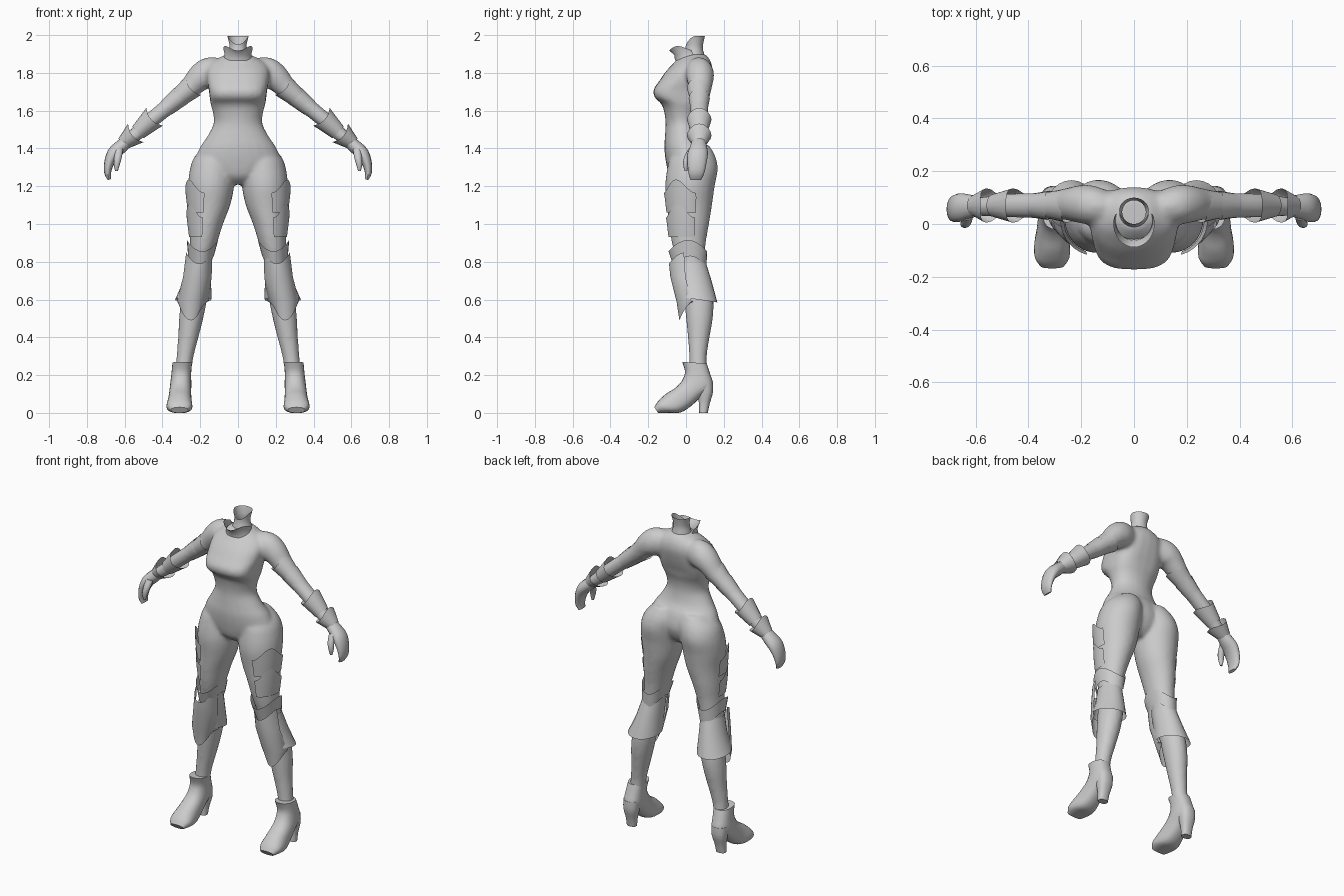
import bpy, bmesh, math
from mathutils import Vector

if "Cube" in bpy.data.objects:
    bpy.data.objects.remove(bpy.data.objects["Cube"])

grey = bpy.data.materials.new("plain grey")
grey.diffuse_color = (0.6, 0.6, 0.6, 1)
grey.use_nodes = True
grey.node_tree.nodes["Principled BSDF"].inputs["Base Color"].default_value = grey.diffuse_color
TAU = 2 * math.pi


def fair(rows, k=4):
    """Resample a short list of section rows along a smooth curve."""
    out = []
    for i in range(len(rows) - 1):
        p = [rows[max(0, min(len(rows) - 1, i + d))] for d in (-1, 0, 1, 2)]
        for j in range(k):
            t = j / k
            out.append([0.5 * (2 * b + (c - a) * t + (2 * a - 5 * b + 4 * c - d) * t * t
                               + (3 * b - a - 3 * c + d) * t ** 3) for a, b, c, d in zip(*p)])
    return out + [list(rows[-1])]


def ring(c, u, v, n=2, arc=(0, TAU), seg=24, jag=None):
    """Superellipse section, u is the start direction; jag shifts points along an axis."""
    full = arc[1] - arc[0] > 6.28
    pts = []
    for i in range(seg if full else seg + 1):
        a = arc[0] + (arc[1] - arc[0]) * i / seg
        s = [math.copysign(abs(f(a)) ** (2 / n), f(a)) for f in (math.cos, math.sin)]
        p = Vector(c) + Vector(u) * s[0] + Vector(v) * s[1]
        pts.append(p + (Vector(jag[0]) * jag[1](a) if jag else Vector()))
    return pts


def loft(bm, rings, closed=True, cap=True, sx=1):
    vs = [[bm.verts.new((p.x * sx, p.y, p.z)) for p in r] for r in rings]
    n = len(vs[0])
    for a, b in zip(vs, vs[1:]):
        for i in range(n if closed else n - 1):
            bm.faces.new((a[i], a[(i + 1) % n], b[(i + 1) % n], b[i]))
    if cap:
        bm.faces.new(vs[0])
        bm.faces.new(vs[-1])


def finish(name, bm, angle=50):
    bmesh.ops.recalc_face_normals(bm, faces=bm.faces)
    me = bpy.data.meshes.new(name)
    bm.to_mesh(me)
    bm.free()
    me.materials.append(grey)
    ob = bpy.data.objects.new(name, me)
    bpy.context.collection.objects.link(ob)
    bpy.ops.object.select_all(action='DESELECT')
    ob.select_set(True)
    bpy.context.view_layer.objects.active = ob
    bpy.ops.object.shade_smooth_by_angle(angle=math.radians(angle))
    return ob


def pair(name, ringsets, closed=True, cap=True, angle=50):
    """One part on each side of the body."""
    for side, sx in (("right", -1), ("left", 1)):
        bm = bmesh.new()
        for rings in ringsets:
            loft(bm, rings, closed, cap, sx)
        finish(side + "_" + name, bm, angle)


def level(cx, hw, yf, yb, z, n=2, **kw):
    """Horizontal section from half width, front y and back y."""
    return ring((cx, (yf + yb) / 2, z), (0, (yf - yb) / 2, 0), (hw, 0, 0), n, **kw)


def slant(cx, hw, yf, zf, yb, zb):
    """Section tilted in the side plane."""
    return ring((cx, (yf + yb) / 2, (zf + zb) / 2), (0, (yf - yb) / 2, (zf - zb) / 2), (hw, 0, 0), 2.4)


def limb(rows):
    """Sections across a path in the front plane: x, z, radius, y centre, y radius."""
    out = []
    for i, (x, z, r, y, ry) in enumerate(rows):
        a, b = rows[max(0, i - 1)], rows[min(len(rows) - 1, i + 1)]
        d = Vector((b[0] - a[0], 0, b[1] - a[1])).normalized()
        out.append(ring((x, y, z), (d.z * -r, 0, d.x * r), (0, ry, 0), seg=16))
    return out


# body suit: torso, legs and arms fused into one skin
torso = [(0, .06, -.04, .07, 1.21, 2), (0, .15, -.085, .11, 1.25, 2), (0, .225, -.105, .135, 1.32, 2),
         (0, .205, -.115, .12, 1.40, 2), (0, .165, -.112, .085, 1.46, 2), (0, .13, -.108, .07, 1.53, 2),
         (0, .133, -.115, .075, 1.59, 2.2), (0, .145, -.13, .09, 1.635, 2.5), (0, .15, -.165, .10, 1.67, 3),
         (0, .155, -.172, .115, 1.71, 2.9), (0, .165, -.14, .13, 1.76, 2.5), (0, .168, -.105, .14, 1.81, 2.2),
         (0, .15, -.068, .135, 1.85, 2), (0, .10, -.04, .12, 1.88, 2), (0, .06, -.015, .10, 1.90, 2)]
leg = [(.10, .06, -.02, .12, 1.42), (.118, .11, -.08, .155, 1.36), (.135, .12, -.10, .168, 1.29),
       (.142, .122, -.11, .152, 1.20), (.148, .107, -.10, .138, 1.10), (.167, .088, -.09, .122, 1.0),
       (.182, .072, -.075, .105, .90), (.198, .06, -.05, .10, .80), (.215, .063, -.03, .125, .70),
       (.232, .068, -.01, .145, .60), (.248, .064, .0, .142, .50), (.263, .054, .01, .125, .40),
       (.28, .045, .017, .11, .30), (.29, .043, .017, .11, .22)]
arm = [(.08, 1.80, .075, .06, .06), (.15, 1.80, .083, .07, .075), (.20, 1.775, .073, .075, .073),
       (.26, 1.715, .056, .075, .06), (.33, 1.655, .048, .07, .052), (.40, 1.598, .043, .07, .048),
       (.47, 1.54, .042, .07, .046), (.54, 1.475, .038, .068, .04), (.60, 1.43, .03, .065, .035)]
bm = bmesh.new()
loft(bm, [level(*r) for r in fair(torso)])
for sx in (1, -1):
    loft(bm, [level(*r) for r in fair(leg)], sx=sx)
    loft(bm, limb(fair(arm)), sx=sx)
body = finish("body_suit", bm)
rm = body.modifiers.new("fuse", 'REMESH')
rm.mode, rm.voxel_size, rm.use_smooth_shade = 'VOXEL', .011, True
sm = body.modifiers.new("soften", 'SMOOTH')
sm.factor, sm.iterations = .5, 5

# open neck with a dipped front rim
bm = bmesh.new()
rim = ((0, 0, 1), lambda a: -.045 * max(0, math.cos(a)) ** 2)
loft(bm, [level(0, .065, -.02, .105, 1.87), level(0, .048, -.005, .09, 1.92), level(0, .045, .0, .09, 1.95),
          level(0, .056, .0, .10, 1.995, jag=rim)], cap=False)
finish("neck", bm)

# stand-up collar in front of the neck
bm = bmesh.new()
arc = (-1.9, 1.9)
loft(bm, [level(0, .085, -.058, .10, 1.865, arc=arc), level(0, .07, -.062, .09, 1.895, arc=arc),
          level(0, .078, -.088, .09, 1.93, arc=arc, jag=((0, 0, 1), lambda a: -.012 * math.cos(3 * a)))],
     closed=False, cap=False)
finish("collar", bm)


# flared cuffs on the arms, each with a pointed rim
def arm_cuff(name, tip, r0, base, r1):
    d = Vector((base[0] - tip[0], 0, base[1] - tip[1])).normalized()
    up = Vector((-d.z, 0, d.x))
    rings = []
    for (x, z), r, j in ((base, r1, 0), (tip, r0, -.012)):
        rings.append(ring((x, .07, z), up * r, (0, r * 1.02, 0), seg=16,
                          jag=(d, lambda a, j=j: j * math.cos(2 * a))))
    pair(name, [rings], cap=False)


arm_cuff("upper_arm_cuff", (.245, 1.725), .064, (.315, 1.667), .050)
arm_cuff("elbow_cuff", (.31, 1.672), .055, (.38, 1.614), .045)
arm_cuff("bracer", (.45, 1.56), .064, (.53, 1.485), .043)
arm_cuff("glove_cuff", (.55, 1.475), .064, (.61, 1.425), .036)

# hands: palm with curled fingers, plus a thumb
palm = [(.585, 1.44, .032, .067, .036), (.625, 1.405, .036, .066, .046), (.66, 1.37, .035, .062, .054),
        (.683, 1.32, .026, .058, .05), (.69, 1.27, .018, .055, .042), (.68, 1.235, .009, .052, .03)]
thumb = [(.63, 1.40, .022, .035, .02), (.635, 1.355, .02, .01, .02), (.642, 1.315, .016, .0, .015),
         (.643, 1.28, .007, .0, .007)]
pair("hand", [limb(fair(palm, 3)), limb(fair(thumb, 3))])

# thigh cuff, flared calf guard and pointed shin plate
wave = lambda k, amp: ((0, 0, 1), lambda a: amp * math.cos(k * a))
pair("thigh_cuff", [[level(.188, .083, -.092, .112, .885, jag=wave(2, -.03)),
                     level(.196, .068, -.065, .108, .80, jag=wave(2, -.03))]], cap=False)
pair("calf_guard", [[level(.2, .062, -.055, .104, .80), level(.215, .073, -.05, .135, .70),
                     level(.237, .096, -.045, .166, .60, jag=wave(1, .015))]], cap=False)
front = (-1.45, 1.45)
pair("shin_plate", [[level(.205, .07, -.09, .09, .82, arc=front, jag=wave(2, -.03)),
                     level(.215, .076, -.083, .10, .72, arc=front),
                     level(.24, .085, -.05, .13, .59, arc=front),
                     level(.25, .07, -.035, .13, .54, arc=front, jag=wave(2, -.05))]],
     closed=False, cap=False)

# overlapping scale plates on the outer front of each thigh
side = (.25, 1.85)
plates = []
for z, cx, hw, yf, yb in ((1.2, .142, .125, -.115, .152), (1.07, .155, .106, -.104, .137)):
    peak = ((0, 0, 1), lambda a: .035 * math.cos(4 * (a - 1.05)))
    plates.append([level(cx, hw + .012, yf - .006, yb, z, arc=side, jag=peak),
                   level(cx + .005, hw + .003, yf - .002, yb, z - .06, arc=side),
                   level(cx + .012, hw - .014, yf + .008, yb - .01, z - .14, arc=side)])
pair("thigh_plates", plates, closed=False, cap=False)

# high-heeled ankle boots
boot = [(.295, .052, -.02, .27, .11, .262), (.30, .052, -.005, .215, .128, .205), (.303, .056, -.025, .165, .143, .14),
        (.306, .058, -.06, .13, .085, .09), (.308, .062, -.10, .105, .025, .035), (.31, .068, -.13, .08, -.03, .002),
        (.31, .066, -.152, .056, -.09, .0), (.31, .045, -.168, .03, -.148, .0)]
heel = [(.303, .05, .04, .17, .143, .165), (.304, .045, .062, .10, .143, .11), (.306, .034, .068, .05, .126, .05),
        (.308, .03, .07, .0, .115, .0)]
pair("boot", [[slant(*r) for r in fair(boot, 3)], [slant(*r) for r in fair(heel, 3)]])
